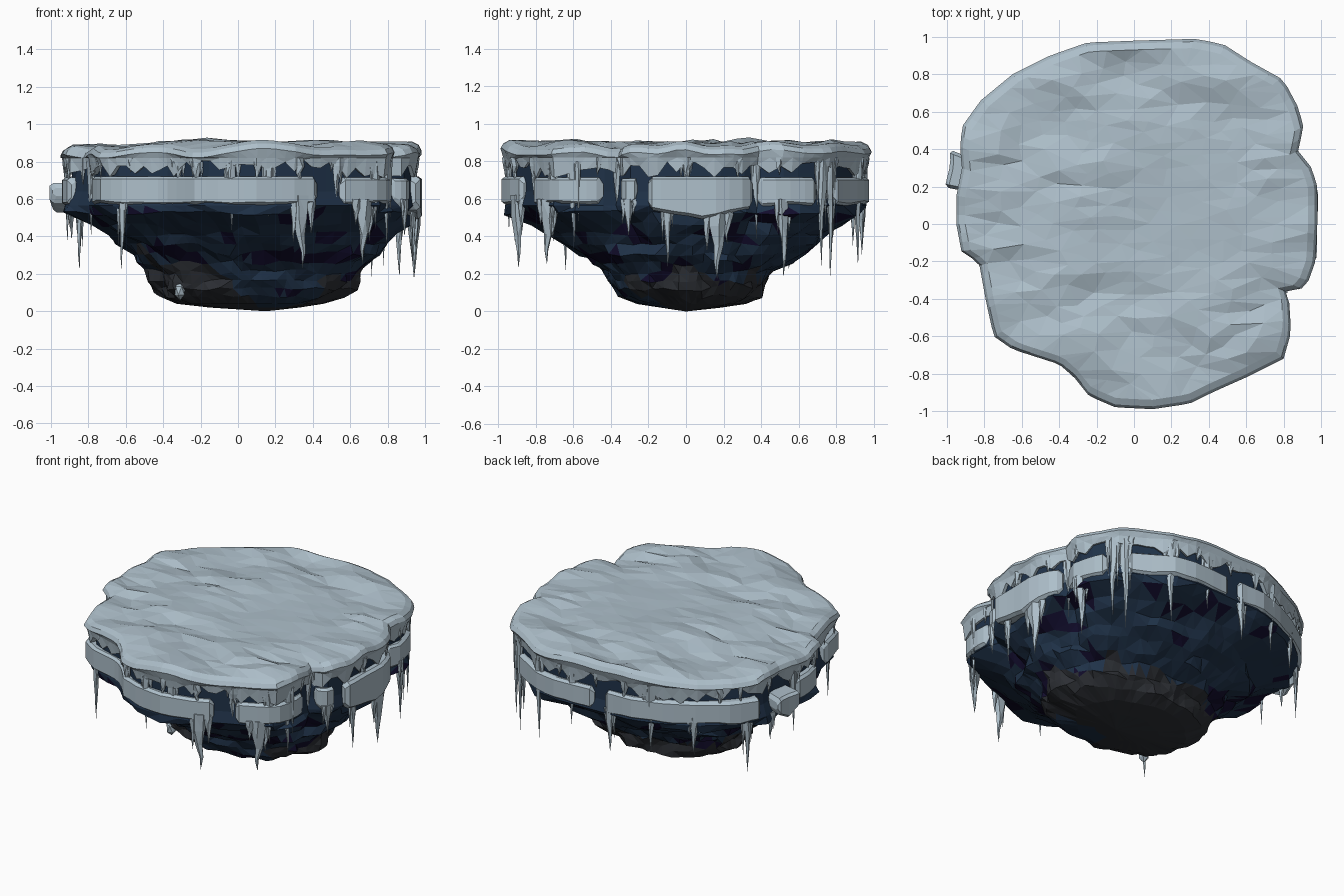
import bpy, bmesh, math, random
from mathutils import Vector, noise
from mathutils.geometry import delaunay_2d_cdt

if "Cube" in bpy.data.objects:
    bpy.data.objects.remove(bpy.data.objects["Cube"])

random.seed(7)

def material(name, rgb):
    m = bpy.data.materials.new(name)
    m.diffuse_color = (*rgb, 1)
    m.use_nodes = True
    m.node_tree.nodes["Principled BSDF"].inputs["Base Color"].default_value = m.diffuse_color
    return m

SNOW = material("pale_ice", (0.42, 0.52, 0.59))
NAVY = material("navy_rock", (0.014, 0.032, 0.066))
PLUM = material("dark_plum_crevice", (0.006, 0.004, 0.026))
GREY = material("charcoal_rock", (0.025, 0.028, 0.034))

# Plan outline of the island, anticlockwise from +x
PLAN = [(.98, 0), (.98, .2), (.95, .3), (.87, .4), (.91, .5), (.88, .62), (.80, .77), (.62, .87),
        (.48, .96), (.33, .99), (0, .98), (-.25, .97), (-.45, .90), (-.65, .80), (-.82, .66),
        (-.92, .52), (-.93, .40), (-.92, .30), (-.95, .15), (-.95, 0), (-.92, -.16), (-.83, -.20),
        (-.79, -.42), (-.75, -.60), (-.65, -.67), (-.40, -.75), (-.32, -.82), (-.24, -.92),
        (-.10, -.98), (.10, -.99), (.30, -.96), (.42, -.90), (.60, -.82), (.80, -.72),
        (.84, -.58), (.83, -.42), (.81, -.36), (.92, -.34), (.97, -.20)]

def rim(deg):
    """Point of the outline in the given direction."""
    d = Vector((math.cos(math.radians(deg)), math.sin(math.radians(deg))))
    for i, p in enumerate(PLAN):
        a, b = Vector(p), Vector(PLAN[(i + 1) % len(PLAN)])
        e = b - a
        den = d.x * e.y - d.y * e.x
        if abs(den) < 1e-9:
            continue
        t = (a.x * e.y - a.y * e.x) / den
        s = (a.x * d.y - a.y * d.x) / den
        if t > 0 and -1e-6 <= s <= 1 + 1e-6:
            return d * t
    return d

def nz(x, y, z, k=1.0):
    return noise.noise(Vector((x * k + 3.1, y * k + 1.7, z * k + 5.3)))

def finish(name, bm, mats, rule=None):
    bmesh.ops.remove_doubles(bm, verts=bm.verts[:], dist=1e-5)
    bmesh.ops.triangulate(bm, faces=bm.faces[:])
    bmesh.ops.recalc_face_normals(bm, faces=bm.faces[:])
    if rule:
        for f in bm.faces:
            f.material_index = rule(f.calc_center_median())
    me = bpy.data.meshes.new(name)
    bm.to_mesh(me)
    bm.free()
    for m in mats:
        me.materials.append(m)
    ob = bpy.data.objects.new(name, me)
    bpy.context.collection.objects.link(ob)
    return ob

def loft(bm, rings, cap_start=None, cap_end=None):
    """Skin closed rings of points; a cap point closes an end as a fan."""
    vs = [[bm.verts.new(p) for p in r] for r in rings]
    n = len(vs[0])
    for a, b in zip(vs, vs[1:]):
        for i in range(n):
            j = (i + 1) % n
            bm.faces.new((a[i], a[j], b[j], b[i]))
    for point, r in ((cap_start, vs[0]), (cap_end, vs[-1])):
        if point is not None:
            c = bm.verts.new(point)
            for i in range(n):
                bm.faces.new((c, r[i], r[(i + 1) % n]))

# Snow cap: thick rim with a ragged dripping lower edge
def top_z(x, y):
    calm = min(1, math.hypot(x - .25, y) / .6)
    return .895 + .04 * calm * nz(x * 3, y * 5, 0) - .05 * max(0, -x - .5)

N = 120
rims = [rim(i * 360 / N) for i in range(N)]
hem = [.785 + .05 * nz(p.x, p.y, 0, 3) - random.choice((0, 0, 0, .02, .04, .06)) for p in rims]
edge = [(p.x * .95, p.y * .95, top_z(p.x, p.y)) for p in rims]
rings = [edge]
rings.append([(p.x * .985, p.y * .985, top_z(p.x, p.y) - .018) for p in rims])
rings.append([(p.x, p.y, top_z(p.x, p.y) - .045) for p in rims])
rings.append([(p.x * (.985 + .02 * nz(p.x, p.y, 1, 9)), p.y * .985, .82) for p in rims])
rings.append([(p.x * .975, p.y * .975, h) for p, h in zip(rims, hem)])
rings.append([(p.x * .92, p.y * .92, h + .015) for p, h in zip(rims, hem)])
bm = bmesh.new()
loft(bm, rings)

# Snow cap: faceted top, random points triangulated in squashed space for long facets
SQ = .55
pts = [Vector((e[0] * SQ, e[1])) for e in edge]
for _ in range(3000):
    x, y = random.uniform(-1, 1), random.uniform(-1, 1)
    q = Vector((x * SQ, y))
    lim = rim(math.degrees(math.atan2(y, x))).length * .9
    if math.hypot(x, y) < lim and all((q - o).length > .055 for o in pts):
        pts.append(q)
co, _, tris, *_ = delaunay_2d_cdt(pts, [(i, (i + 1) % N) for i in range(N)], [], 1, 1e-6)
vs = []
for i, c in enumerate(co):
    x, y = c.x / SQ, c.y
    calm = min(1, math.hypot(x - .3, y) / .6) ** 2
    z = edge[i][2] if i < N else top_z(x, y) + calm * random.uniform(-.012, .012)
    vs.append(bm.verts.new((x, y, z)))
for t in tris:
    bm.faces.new([vs[i] for i in t])
finish("snow_cap", bm, [SNOW])

# Rock body: each level is (z, xmin, xmax, ymin, ymax)
LEVELS = [(.83, -.90, .93, -.94, .94), (.74, -.91, .93, -.94, .94), (.64, -.92, .93, -.94, .94),
          (.565, -.95, .94, -.96, .96), (.52, -.94, .93, -.92, .92), (.465, -.82, .88, -.80, .85),
          (.41, -.73, .82, -.71, .77), (.36, -.65, .77, -.64, .70), (.31, -.58, .74, -.57, .63),
          (.26, -.53, .70, -.49, .56), (.21, -.50, .65, -.44, .47), (.16, -.49, .64, -.41, .43),
          (.12, -.48, .63, -.40, .41), (.08, -.43, .56, -.36, .39), (.04, -.32, .44, -.26, .31),
          (.02, -.15, .32, -.13, .17)]
body = [rim(i * 6 + random.uniform(-1.5, 1.5)) for i in range(60)]
rings = []
for k, (z, x0, x1, y0, y1) in enumerate(LEVELS):
    ring = []
    for p in body:
        low = min(1, max(0, (.56 - z) / .3))
        # lower levels lose the outline's notches and become rounder
        q = p.lerp(p.normalized() * .97, .7 * low)
        wob = 1 + (.10 * nz(p.x, p.y, z * 6, 3) + random.uniform(-.02, .02) if z < .54 else 0)
        ring.append(((x0 + x1) / 2 + q.x * wob * (x1 - x0) / 1.95,
                     (y0 + y1) / 2 + q.y * wob * (y1 - y0) / 1.97,
                     z + (.03 * nz(p.x, p.y, k, 4) if .05 < z < .54 else 0)))
    rings.append(ring)
bm = bmesh.new()
loft(bm, rings, None, (.15, 0, 0))

def rock_rule(c):
    top = .19 if c.y > -.12 or c.x > .45 else .12 - .4 * c.x
    if c.z < max(.05, top) + .12 * nz(c.x, c.y, c.z, 4):
        return 2
    if c.z < .54 and nz(c.x * 4, c.y * 4, c.z * 11) > .27:
        return 1
    return 0

finish("rock_body", bm, [NAVY, PLUM, GREY], rock_rule)

# Ice slabs around the side: start deg, end deg, bottom, top, outer scale
SLABS = [(207, 296, .57, .72, .985), (304, 331, .57, .715, .985), (337, 344, .54, .71, .98),
         (348, 382, .49, .72, 1.0), (384, 401, .56, .715, .985), (48, 88, .57, .715, .985),
         (93, 152, .565, .72, .985), (158, 169, .53, .685, 1.065), (172, 188, .57, .715, .985)]

def slab(i, a0, a1, zb, zt, out):
    bm = bmesh.new()
    n = max(4, round((a1 - a0) / 4))
    rings = []
    for s in [0, .35] + list(range(1, n)) + [n - .35, n]:
        t = s / n
        p = rim(a0 + (a1 - a0) * t)
        end = s in (0, n)
        h = .025 if end else 0
        o = out - (.02 if end else 0) + .015 * nz(p.x, p.y, i, 5)
        # deep slabs taper down to their middle
        b = zb + h + .015 * nz(p.x, p.y, i, 6)
        if zb < .55:
            b += .06 * abs(2 * t - 1)
        prof = [(.92, b), (o - .022, b), (o, b + .016), (o, zt - h - .014), (o - .02, zt - h), (.92, zt - h)]
        rings.append([(p.x * r, p.y * r, z) for r, z in prof])
    mid = [sum((Vector(v) for v in r), Vector()) / 6 for r in (rings[0], rings[-1])]
    loft(bm, rings, mid[0], mid[1])
    finish(f"ice_slab_{i + 1}", bm, [SNOW])

for i, s in enumerate(SLABS):
    slab(i, *s)

# Icicles: direction in degrees, top z, tip z, width at the top
def spike(bm, x, y, top, tip, w, ang):
    u = Vector((-math.sin(ang), math.cos(ang), 0))
    v = Vector((math.cos(ang), math.sin(ang), 0))
    rings = []
    for t, k in ((0, 1), (.3, .85), (.55, .5), (.78, .25)):
        c = Vector((x, y, top + (tip - top) * t)) + u * random.uniform(-.12, .12) * w
        turn = random.random()
        rings.append([c + u * math.cos(turn + a * 1.2566) * w * k * .5
                      + v * math.sin(turn + a * 1.2566) * w * k * .38 for a in range(5)])
    loft(bm, rings, (x, y, top), (x, y, tip))

ICICLES = [(268, .83, .43, .06), (280, .80, .50, .05), (291, .62, .23, .10), (256, .80, .64, .05),
           (248, .80, .67, .05), (226, .60, .22, .05), (312, .60, .25, .10), (316, .82, .44, .06),
           (323, .80, .34, .06), (341, .60, .40, .06), (354, .58, .23, .05), (10, .58, .17, .11),
           (24, .82, .38, .05), (31, .60, .18, .07), (43, .82, .24, .06), (47, .82, .17, .06),
           (63, .82, .24, .07), (78, .80, .42, .06), (95, .60, .30, .06), (112, .82, .35, .08),
           (128, .62, .36, .06), (147, .60, .21, .05), (158, .57, .38, .05), (171, .80, .36, .05),
           (198, .80, .40, .06), (303, .82, .60, .06), (0, .82, .62, .05), (335, .82, .52, .06)]
bm = bmesh.new()
for deg, top, tip, w in ICICLES:
    a = math.radians(deg)
    p = rim(deg) * .96
    spike(bm, p.x, p.y, top, tip, w, a)
    # shorter companions make each one a cluster
    for side in (-1, 1):
        q = p + Vector((-math.sin(a), math.cos(a))) * side * w * .5
        spike(bm, q.x, q.y, top, top + (tip - top) * random.uniform(.35, .7), w * .6, a)
finish("icicles", bm, [SNOW])

# Short drips along the cap edge
bm = bmesh.new()
for deg in range(3, 360, 12):
    d = deg + random.uniform(-3, 3)
    p = rim(d) * .97
    spike(bm, p.x, p.y, .82, random.uniform(.66, .74), random.uniform(.03, .06), math.radians(d))
finish("cap_drips", bm, [SNOW])

# Small ice nugget low on the front of the rock
bm = bmesh.new()
bmesh.ops.create_icosphere(bm, subdivisions=1, radius=.04)
for v in bm.verts:
    v.co = Vector((v.co.x * .8 - .31, v.co.y - .275, v.co.z * 1.3 + .11))
finish("ice_nugget", bm, [SNOW])
